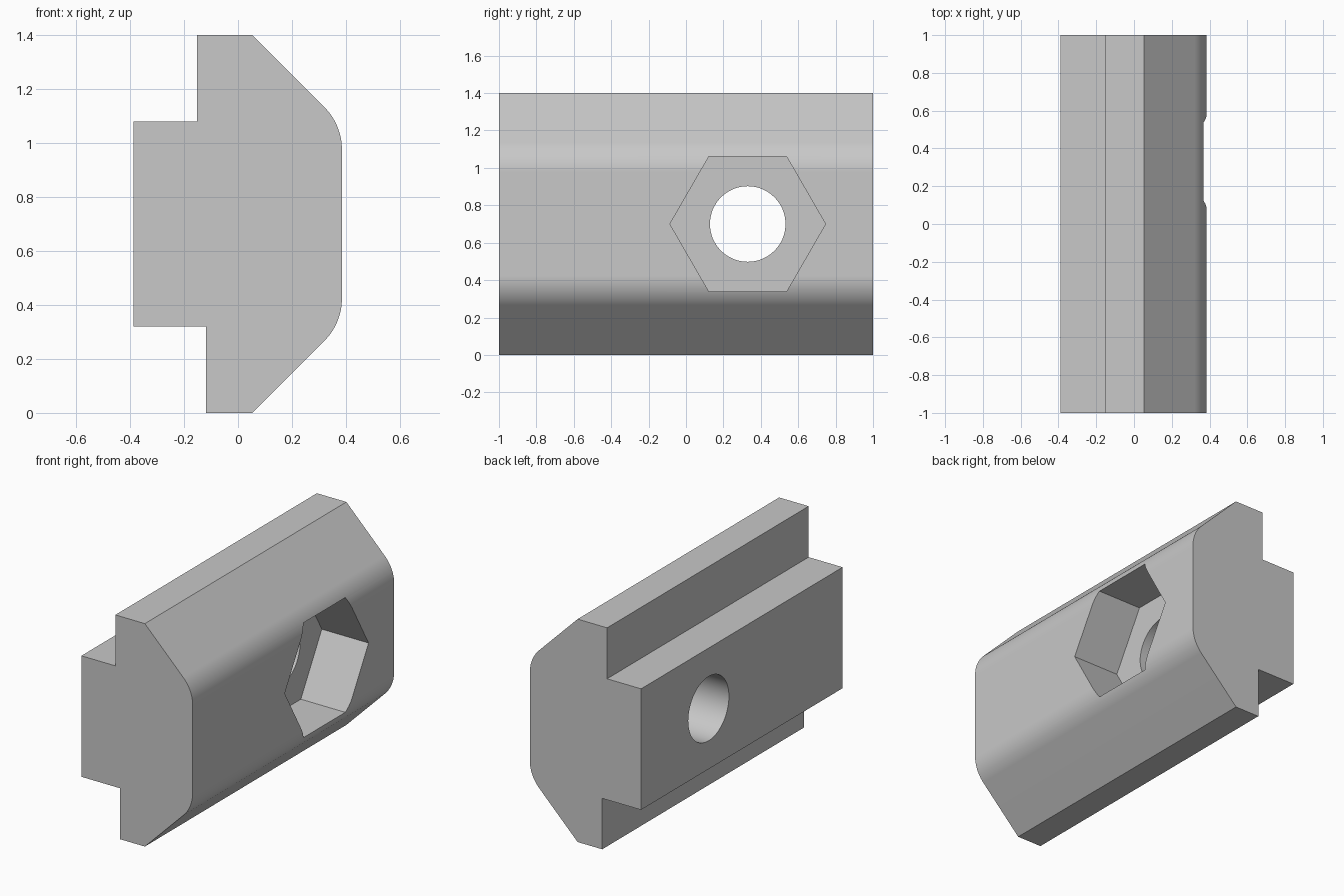
import bpy, bmesh
from math import sin, cos, tan, pi, radians
from mathutils import Vector

if "Cube" in bpy.data.objects:
    bpy.data.objects.remove(bpy.data.objects["Cube"])

grey = bpy.data.materials.new("plain_grey")
grey.use_nodes = True
grey.diffuse_color = (0.58, 0.58, 0.58, 1)
grey.node_tree.nodes["Principled BSDF"].inputs["Base Color"].default_value = grey.diffuse_color


def prism(name, outline, direction):
    """Extrude a closed 3D outline along a direction."""
    bm = bmesh.new()
    face = bm.faces.new([bm.verts.new(p) for p in outline])
    new = bmesh.ops.extrude_face_region(bm, geom=[face])["geom"]
    bmesh.ops.translate(bm, vec=Vector(direction),
                        verts=[v for v in new if isinstance(v, bmesh.types.BMVert)])
    bmesh.ops.recalc_face_normals(bm, faces=bm.faces)
    mesh = bpy.data.meshes.new(name)
    bm.to_mesh(mesh)
    bm.free()
    mesh.materials.append(grey)
    obj = bpy.data.objects.new(name, mesh)
    bpy.context.collection.objects.link(obj)
    return obj


# Body profile: stepped neck on -x, chamfered and rounded head on +x
HEIGHT, FACE_X, CHAMFER_X, ROUND, STEPS = 1.4, 0.385, 0.053, 0.22, 16
centre_x = FACE_X - ROUND
centre_z = FACE_X - CHAMFER_X + ROUND * tan(pi / 8)
lower_arc = []
for i in range(STEPS + 1):
    a = -pi / 4 * (1 - i / STEPS)
    lower_arc.append((centre_x + ROUND * cos(a), centre_z + ROUND * sin(a)))
upper_arc = [(x, HEIGHT - z) for x, z in reversed(lower_arc)]
profile = ([(-0.388, 0.32), (-0.118, 0.32), (-0.118, 0), (CHAMFER_X, 0)]
           + lower_arc + upper_arc
           + [(CHAMFER_X, HEIGHT), (-0.152, HEIGHT), (-0.152, 1.08), (-0.388, 1.08)])
body = prism("slot_nut_body", [(x, -1, z) for x, z in profile], (0, 2, 0))


def round_cutter(name, sides, radius, start_x, length):
    """Regular prism along x through the hole centre."""
    ring = [2 * pi * i / sides for i in range(sides)]
    return prism(name, [(start_x, 0.33 + radius * cos(a), 0.7 + radius * sin(a)) for a in ring],
                 (length, 0, 0))


# Hexagonal pocket in the head and round bore right through
cutters = [round_cutter("hex_pocket_cutter", 6, 0.416, 0.06, 1),
           round_cutter("bore_cutter", 64, 0.202, -1, 2)]

bpy.context.view_layer.objects.active = body
body.select_set(True)
for cutter in cutters:
    cutter.hide_render = True
    cut = body.modifiers.new(cutter.name, "BOOLEAN")
    cut.operation = "DIFFERENCE"
    cut.solver = "EXACT"
    cut.object = cutter
    bpy.ops.object.modifier_apply(modifier=cut.name)
for cutter in cutters:
    bpy.data.objects.remove(cutter)

# Smooth rounds and bore, crisp corners, flat broad faces
bpy.ops.object.shade_smooth_by_angle(angle=radians(25))
weighted = body.modifiers.new("flat_broad_faces", "WEIGHTED_NORMAL")
weighted.keep_sharp = True
